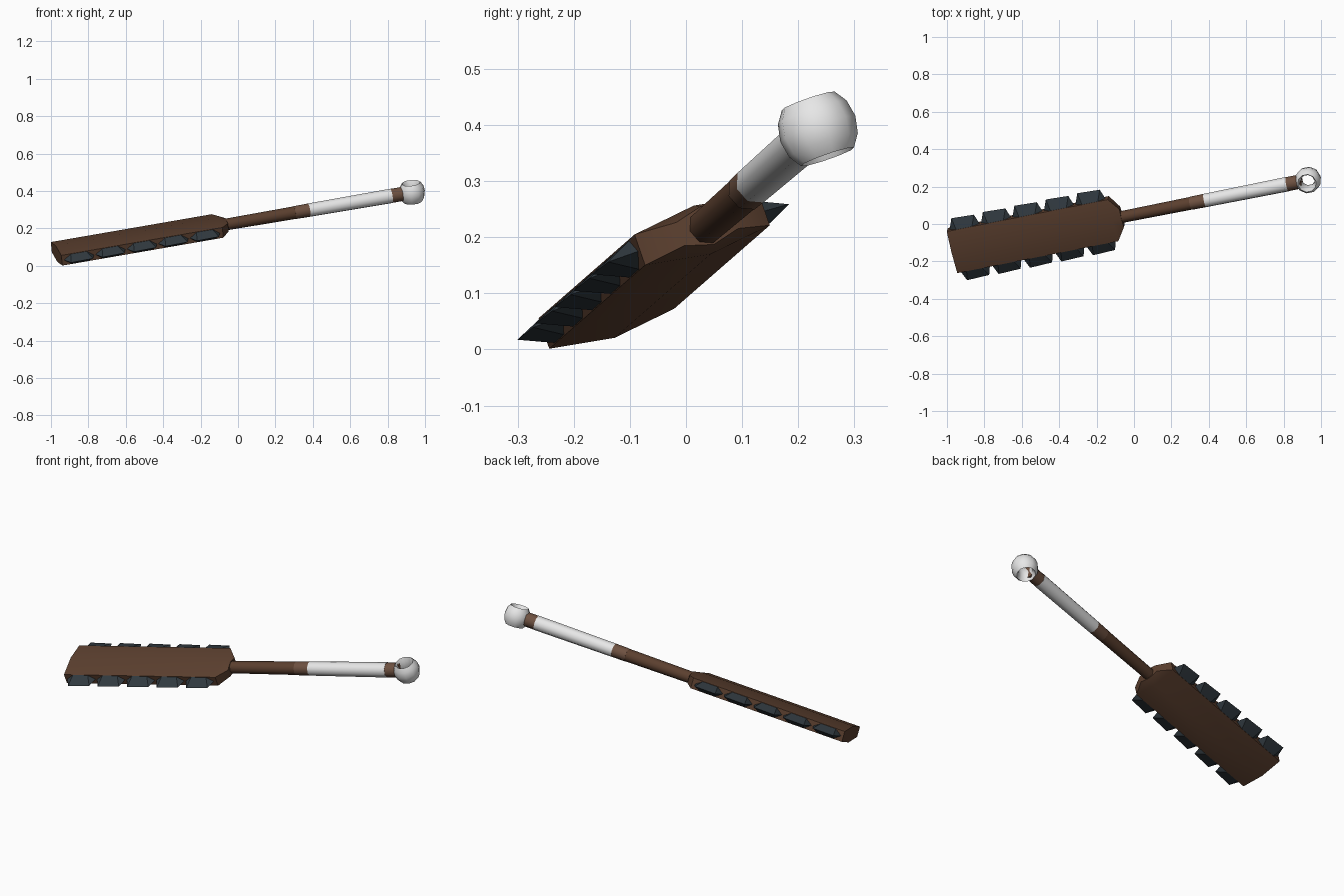
import bpy, bmesh, math
from mathutils import Vector, Matrix

if "Cube" in bpy.data.objects:
    bpy.data.objects.remove(bpy.data.objects["Cube"])

# Weapon frame: origin at blade end, X along shaft, Y across blade, Z through its thickness
E = Vector((-0.97, -0.142, 0.064))
A = Vector((1.90, 0.377, 0.329)).normalized()
W = Vector((-0.24, 0.925, 0.295))
W = (W - A * W.dot(A)).normalized()
N = A.cross(W)
FRAME = Matrix.Translation(E) @ Matrix((A, W, N)).transposed().to_4x4()


def material(name, rgb):
    m = bpy.data.materials.new(name)
    m.diffuse_color = (*rgb, 1)
    m.use_nodes = True
    m.node_tree.nodes["Principled BSDF"].inputs["Base Color"].default_value = m.diffuse_color
    return m


WOOD = material("dark wood", (0.105, 0.050, 0.028))
BAND = material("tan leather", (0.155, 0.082, 0.052))
CLOTH = material("off white", (0.80, 0.80, 0.80))
GLASS = material("dark volcanic glass", (0.030, 0.041, 0.050))


def finish(name, bm, mat, angle=45):
    bmesh.ops.remove_doubles(bm, verts=bm.verts, dist=1e-5)
    bmesh.ops.recalc_face_normals(bm, faces=bm.faces)
    me = bpy.data.meshes.new(name)
    bm.to_mesh(me)
    bm.free()
    me.materials.append(mat)
    ob = bpy.data.objects.new(name, me)
    bpy.context.collection.objects.link(ob)
    ob.matrix_world = FRAME
    bpy.ops.object.select_all(action='DESELECT')
    ob.select_set(True)
    bpy.context.view_layer.objects.active = ob
    bpy.ops.object.shade_smooth_by_angle(angle=math.radians(angle))
    return ob


def loft(name, rings, mat, closed=False, angle=45):
    """Skin a list of equal-length rings; closed joins last ring to first."""
    bm = bmesh.new()
    vs = [[bm.verts.new(p) for p in r] for r in rings]
    n = len(vs[0])
    pairs = list(zip(vs, vs[1:])) + ([(vs[-1], vs[0])] if closed else [])
    for a, b in pairs:
        for i in range(n):
            j = (i + 1) % n
            bm.faces.new((a[i], a[j], b[j], b[i]))
    if not closed:
        bm.faces.new(vs[0])
        bm.faces.new(vs[-1])
    return finish(name, bm, mat, angle)


# Wooden blade: shallow hexagonal section with a tapered shoulder
def blade_section(s, w, edge, mid):
    return [(s, -w, -edge), (s, 0, -mid), (s, w, -edge),
            (s, w, edge), (s, 0, mid), (s, -w, edge)]


loft("blade", [blade_section(0, 0.12, 0.029, 0.046),
               blade_section(0.89, 0.12, 0.029, 0.046),
               blade_section(0.937, 0.052, 0.022, 0.036)], WOOD, angle=35)


# Shaft pieces: start, end, start radius, end radius
def shaft(name, s0, s1, r0, r1, mat, n=8):
    rings = [[(s, r * math.cos(math.tau * i / n), r * math.sin(math.tau * i / n))
              for i in range(n)] for s, r in ((s0, r0), (s1, r1))]
    loft(name, rings, mat, angle=50)


shaft("handle", 0.90, 1.33, 0.033, 0.036, WOOD)
shaft("front_collar", 1.315, 1.40, 0.037, 0.038, BAND)
shaft("grip", 1.395, 1.85, 0.038, 0.041, CLOTH)
shaft("rear_collar", 1.845, 1.93, 0.040, 0.040, BAND)

# Pommel: rounded ring with a hole through the blade's thickness direction
CENTRE = 1.965
profile = [(0.050, 0.053), (0.065, 0.031), (0.071, 0), (0.065, -0.031),
           (0.050, -0.053), (0.039, -0.030), (0.036, 0), (0.039, 0.030)]
SIDES = 10
loft("pommel", [[(CENTRE + r * math.cos(math.tau * i / SIDES),
                  r * math.sin(math.tau * i / SIDES), h)
                 for i in range(SIDES)] for r, h in profile],
     CLOTH, closed=True, angle=50)

# Glass teeth: five flakes along each edge, thick at the root and sharp outside
for side, label in ((-1, "front"), (1, "back")):
    for k in range(5):
        s = 0.012 + 0.174 * k
        pts = [(s + 0.025, 0.179, 0), (s + 0.148, 0.174, 0),
               (s, 0.118, 0), (s + 0.166, 0.118, 0)]
        for t in (-0.028, 0.028):
            pts += [(s + 0.04, 0.118, t), (s + 0.126, 0.118, t)]
        bm = bmesh.new()
        for x, y, z in pts:
            bm.verts.new((x, side * y, z))
        bmesh.ops.convex_hull(bm, input=bm.verts)
        finish(f"{label}_tooth_{k + 1}", bm, GLASS, 25)
